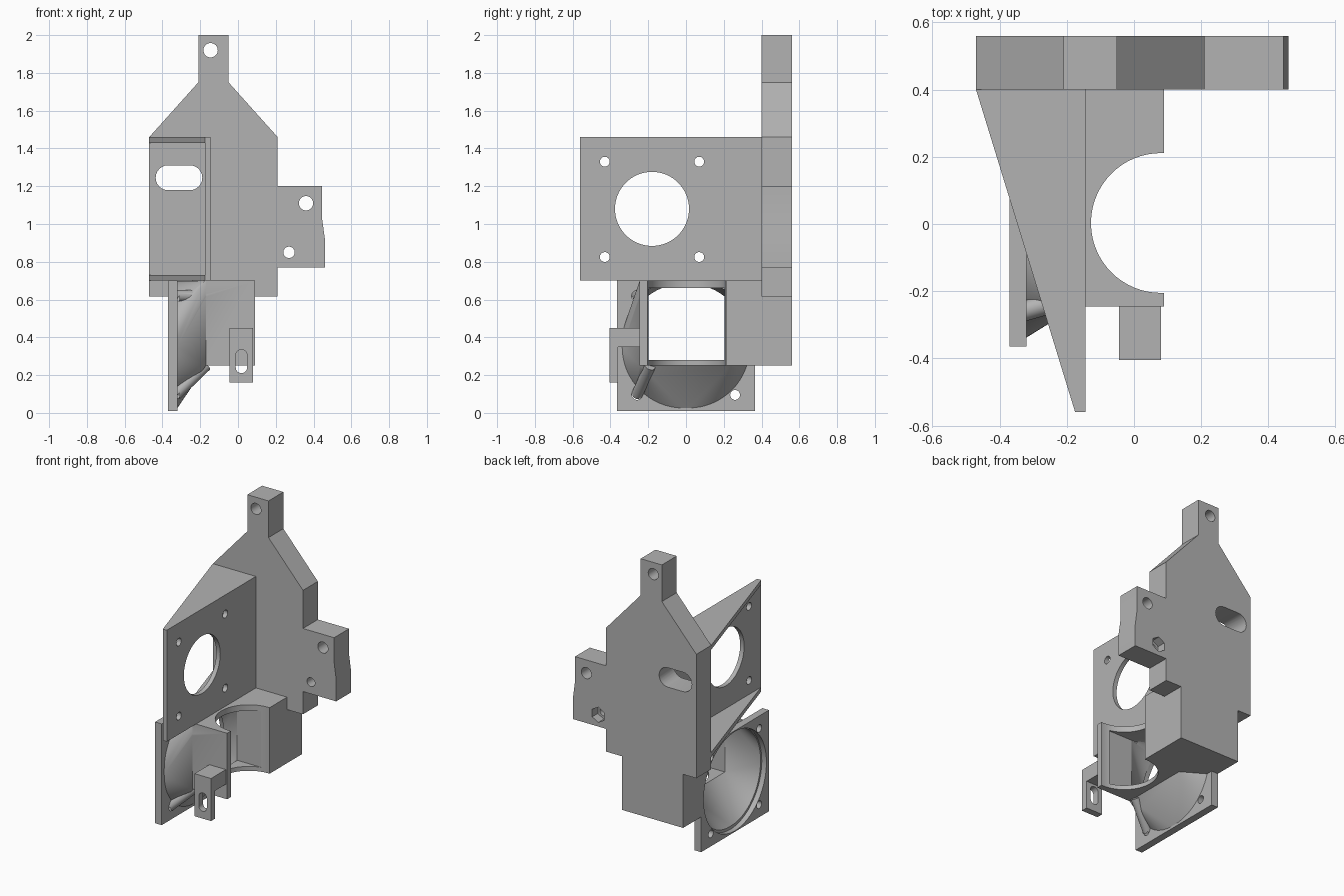
import bpy, bmesh, math
from mathutils import Vector, Matrix

if "Cube" in bpy.data.objects:
    bpy.data.objects.remove(bpy.data.objects["Cube"], do_unlink=True)

grey = bpy.data.materials.new("plain grey")
grey.use_nodes = True
grey.diffuse_color = (0.45, 0.45, 0.45, 1)
grey.node_tree.nodes["Principled BSDF"].inputs["Base Color"].default_value = grey.diffuse_color


def make(name, bm):
    bmesh.ops.recalc_face_normals(bm, faces=bm.faces)
    mesh = bpy.data.meshes.new(name)
    bm.to_mesh(mesh)
    bm.free()
    mesh.materials.append(grey)
    ob = bpy.data.objects.new(name, mesh)
    bpy.context.collection.objects.link(ob)
    return ob


def box(name, x, y, z):
    bm = bmesh.new()
    bmesh.ops.create_cube(bm, size=1)
    for v in bm.verts:
        v.co = [r[0] + (c + 0.5) * (r[1] - r[0]) for c, r in zip(v.co, (x, y, z))]
    return make(name, bm)


def prism(name, outline, offset):
    """Extrude a planar outline of 3D points."""
    bm = bmesh.new()
    face = bm.faces.new([bm.verts.new(p) for p in outline])
    res = bmesh.ops.extrude_face_region(bm, geom=[face])
    verts = [g for g in res["geom"] if isinstance(g, bmesh.types.BMVert)]
    bmesh.ops.translate(bm, verts=verts, vec=offset)
    return make(name, bm)


def rod(name, a, b, r, sides=32):
    a, b = Vector(a), Vector(b)
    bm = bmesh.new()
    turn = (b - a).to_track_quat("Z", "Y").to_matrix().to_4x4()
    bmesh.ops.create_cone(bm, cap_ends=True, segments=sides, radius1=r, radius2=r,
                          depth=(b - a).length,
                          matrix=Matrix.Translation((a + b) / 2) @ turn)
    return make(name, bm)


def slot(name, a, b, r, y):
    """Rounded slot running through y between two (x, z) centres."""
    bm = bmesh.new()
    for cx, cz in (a, b):
        for i in range(24):
            t = math.tau * i / 24
            for yy in y:
                bm.verts.new((cx + r * math.cos(t), yy, cz + r * math.sin(t)))
    bmesh.ops.convex_hull(bm, input=bm.verts)
    return make(name, bm)


def funnel(name, x0, r, x1, y, z):
    """Round opening blending into a rectangle."""
    bm = bmesh.new()
    for i in range(64):
        t = math.tau * i / 64
        bm.verts.new((x0, r * math.cos(t), FAN_Z + r * math.sin(t)))
    for yy in y:
        for zz in z:
            bm.verts.new((x1, yy, zz))
    bmesh.ops.convex_hull(bm, input=bm.verts)
    return make(name, bm)


def combine(ob, tools, operation):
    for tool in tools:
        mod = ob.modifiers.new("bool", "BOOLEAN")
        mod.object, mod.operation, mod.solver = tool, operation, "EXACT"
        bpy.context.view_layer.objects.active = ob
        bpy.ops.object.modifier_apply(modifier=mod.name)
        bpy.data.objects.remove(tool, do_unlink=True)


FAN_Z = 0.355

# Back plate with its top tab, side ear and lower extension
outline = [(-.21, 2), (-.05, 2), (-.05, 1.75), (.21, 1.46), (.21, 1.2), (.445, 1.2),
           (.445, 1.03), (.46, .92), (.46, .77), (.21, .77), (.21, .615), (.09, .615),
           (.09, .25), (-.37, .25), (-.37, .615), (-.47, .615), (-.47, 1.46), (-.21, 1.75)]
back_plate = prism("back_plate", [(x, .4, z) for x, z in outline], (0, .16, 0))
cuts = [rod("cut", (x, .3, z), (x, .7, z), r)
        for x, z, r in ((-.145, 1.92, .038), (.36, 1.11, .038), (.27, .85, .03))]
cuts.append(rod("nut_pocket", (.27, .5, .85), (.27, .7, .85), .052, 6))
cuts.append(slot("cut", (-.37, 1.245), (-.255, 1.245), .066, (.3, .7)))
combine(back_plate, cuts, "DIFFERENCE")

# Side mounting plate with one large and four small holes
side_plate = box("side_mount_plate", (-.175, -.145), (-.56, .4), (.7, 1.46))
cuts = [rod("cut", (-.3, -.18, 1.08), (0, -.18, 1.08), .196, 64)]
cuts += [rod("cut", (-.3, y, z), (0, y, z), .026) for y in (-.43, .07) for z in (.825, 1.33)]
combine(side_plate, cuts, "DIFFERENCE")

# Triangular gussets above and below the side plate
wedge = [(-.47, .4), (-.175, -.56), (-.175, .4)]
for name, z in (("lower_gusset", .7), ("upper_gusset", 1.43)):
    prism(name, [(x, y, z) for x, y in wedge], (0, 0, .03))

# Air duct: solid body, fan flange, funnel and screw bosses
duct = box("air_duct", (-.18, .09), (-.245, .3), (.25, .7))
combine(duct, [
    box("body", (-.37, .09), (.21, .4), (.25, .7)),
    box("flange", (-.37, -.32), (-.365, .365), (.01, .7)),
    funnel("shell", -.33, .344, -.17, (-.245, .23), (.25, .7)),
    rod("boss", (-.33, -.26, .095), (-.17, -.19, .25), .03),
    rod("boss", (-.33, -.26, .62), (-.17, -.215, .62), .03),
], "UNION")
cuts = [funnel("cut", -.345, .33, -.15, (-.205, .205), (.28, .66)),
        rod("cut", (-.4, 0, FAN_Z), (-.335, 0, FAN_Z), .338, 64),
        box("cut", (-.19, .03), (-.205, .205), (.28, .66)),
        rod("cut", (.08, .003, .2), (.08, .003, .8), .208, 64),
        box("cut", (.08, .2), (-.205, .211), (.2, .8))]
cuts += [rod("cut", (-.4, y, FAN_Z + d), (-.31, y, FAN_Z + d), .026)
         for y in (-.26, .26) for d in (-.26, .26)]
combine(duct, cuts, "DIFFERENCE")

# Slotted L-shaped tab on the duct front
tab = prism("slotted_tab", [(-.045, y, z) for y, z in (
    (-.245, .45), (-.405, .45), (-.405, .16), (-.36, .16), (-.36, .35), (-.245, .35))],
    (.125, 0, 0))
combine(tab, [slot("cut", (.018, .24), (.018, .305), .03, (-.5, -.3))], "DIFFERENCE")

# Smooth curved walls, sharp edges
bpy.ops.object.select_all(action="DESELECT")
for ob in (back_plate, side_plate, duct, tab):
    ob.select_set(True)
bpy.context.view_layer.objects.active = duct
bpy.ops.object.shade_smooth_by_angle(angle=math.radians(30))
